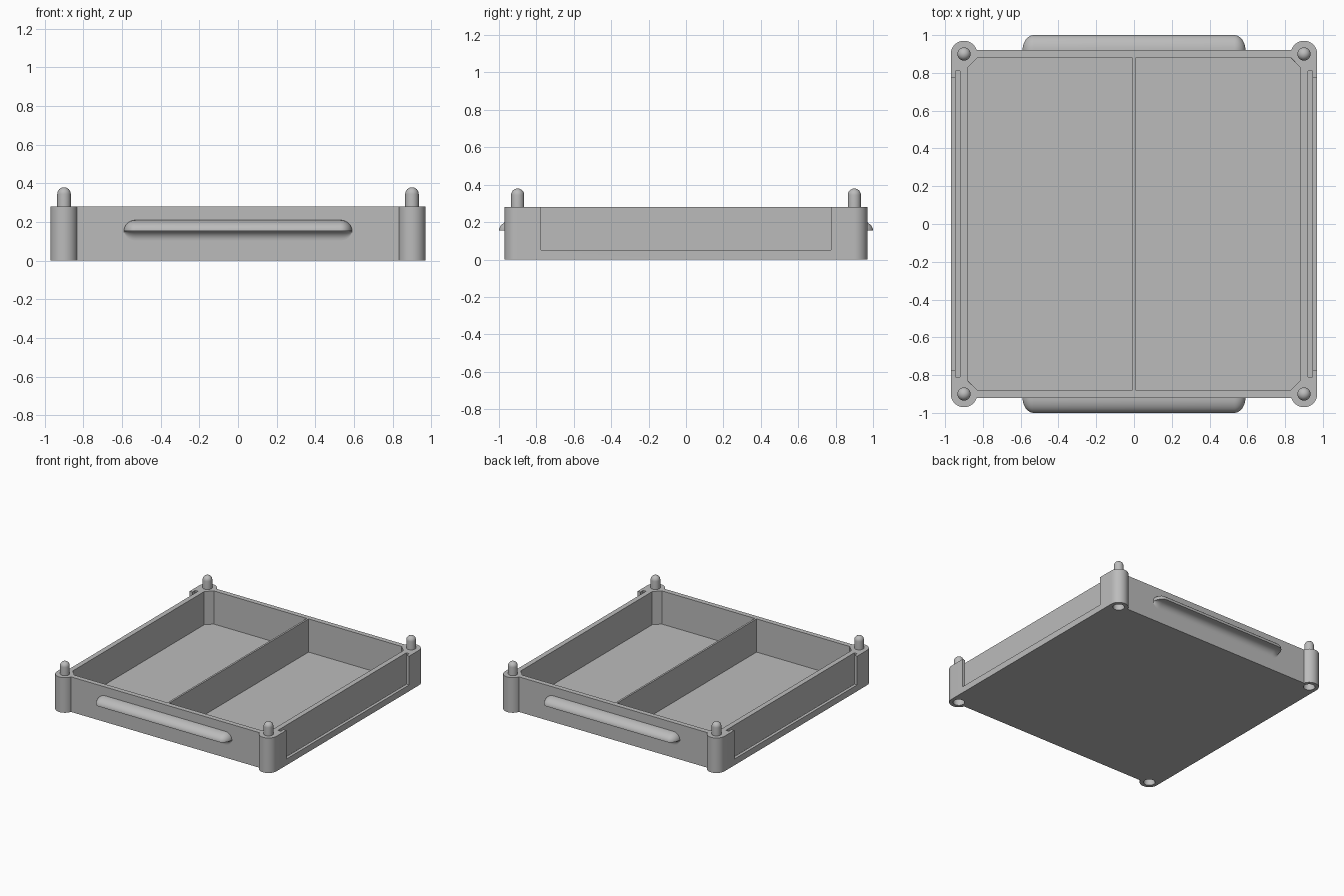
import bpy, bmesh, math
from mathutils import Vector

cube = bpy.data.objects.get("Cube")
if cube:
    bpy.data.objects.remove(cube, do_unlink=True)

grey = bpy.data.materials.new("grey plastic")
grey.use_nodes = True
COLOUR = (0.5, 0.5, 0.5, 1)
grey.diffuse_color = COLOUR
grey.node_tree.nodes["Principled BSDF"].inputs["Base Color"].default_value = COLOUR

HEIGHT, POST = 0.28, 0.9
SIDES = (-1, 1)
CORNERS = [(i, j) for i in SIDES for j in SIDES]


def finish(name, bm):
    bmesh.ops.recalc_face_normals(bm, faces=bm.faces)
    mesh = bpy.data.meshes.new(name)
    bm.to_mesh(mesh)
    bm.free()
    mesh.materials.append(grey)
    ob = bpy.data.objects.new(name, mesh)
    bpy.context.collection.objects.link(ob)
    return ob


def prism(name, outline, z0, z1):
    bm = bmesh.new()
    face = bm.faces.new([bm.verts.new((x, y, z0)) for x, y in outline])
    top = bmesh.ops.extrude_face_region(bm, geom=[face])["geom"]
    bmesh.ops.translate(bm, vec=(0, 0, z1 - z0),
                        verts=[v for v in top if isinstance(v, bmesh.types.BMVert)])
    return finish(name, bm)


def slab(name, x0, x1, y, z0, z1):
    return prism(name, [(x0, -y), (x1, -y), (x1, y), (x0, y)], z0, z1)


def circle(cx, cy, r, n=48):
    return [(cx + r * math.cos(2 * math.pi * k / n),
             cy + r * math.sin(2 * math.pi * k / n)) for k in range(n)]


def smooth(ob):
    bpy.ops.object.select_all(action="DESELECT")
    ob.select_set(True)
    bpy.context.view_layer.objects.active = ob
    bpy.ops.object.shade_smooth_by_angle(angle=math.radians(35))


def combine(target, other, operation):
    mod = target.modifiers.new(operation.title(), "BOOLEAN")
    mod.object, mod.operation, mod.solver = other, operation, "EXACT"
    bpy.context.view_layer.objects.active = target
    bpy.ops.object.modifier_apply(modifier=mod.name)
    bpy.data.objects.remove(other, do_unlink=True)


# Tray block with a round post at each corner
quarter = [(0.97, POST), (POST, 0.92)]
outline = (quarter + [(-x, y) for x, y in reversed(quarter)]
           + [(-x, -y) for x, y in quarter] + [(x, -y) for x, y in reversed(quarter)])
tray = prism("tray", outline, 0, HEIGHT)
for i, j in CORNERS:
    combine(tray, prism("post", circle(i * POST, j * POST, 0.07), 0, HEIGHT), "UNION")

# Two compartments, leaving a thin divider, and a label slot with window per side
for s in SIDES:
    half = [(0.0075, -0.88), (0.83, -0.88), (0.88, -0.83),
            (0.88, 0.83), (0.83, 0.88), (0.0075, 0.88)]
    combine(tray, prism("cavity", [(s * x, y) for x, y in half], 0.015, 0.4), "DIFFERENCE")
    combine(tray, slab("slot", s * 0.92, s * 0.945, 0.81, 0.03, 0.4), "DIFFERENCE")
    combine(tray, slab("window", s * 0.94, s * 1.1, 0.775, 0.05, 0.4), "DIFFERENCE")

# Sockets under the posts
for i, j in CORNERS:
    combine(tray, prism("socket", circle(i * POST, j * POST, 0.042), -0.1, 0.12), "DIFFERENCE")
smooth(tray)


# Round-topped stacking pins
def pin(name, x, y, r=0.035, tip=0.38):
    bm = bmesh.new()
    arc = [k * math.pi / 16 for k in range(9)]
    points = [(r, HEIGHT - 0.02)] + [(r * math.cos(a), tip - r + r * math.sin(a)) for a in arc]
    verts = [bm.verts.new((p, 0, z)) for p, z in points]
    edges = [bm.edges.new(pair) for pair in zip(verts, verts[1:])]
    bmesh.ops.spin(bm, geom=verts + edges, cent=(0, 0, 0), axis=(0, 0, 1),
                   angle=2 * math.pi, steps=32)
    bmesh.ops.remove_doubles(bm, verts=bm.verts, dist=1e-4)
    bmesh.ops.translate(bm, verts=bm.verts, vec=(x, y, 0))
    smooth(finish(name, bm))


for i, j in CORNERS:
    pin(f"{'front' if j < 0 else 'back'}_{'left' if i > 0 else 'right'}_pin", i * POST, j * POST)


# Grip: rounded top, hollow curved underside, rounded ends
def handle(name, s, mid=0.155):
    quarter_arc = [k * math.pi / 20 for k in range(11)]
    profile = [(0.08 * math.sin(a), 0.055 * math.cos(a)) for a in quarter_arc]
    profile += [(0.05 * (1 - math.sin(a)), -0.05 * (1 - math.cos(a))) for a in quarter_arc]
    ends = [(0.53 + 0.06 * math.sin(a), max(math.cos(a), 0.01)) for a in quarter_arc]
    stations = [(-x, k) for x, k in reversed(ends)] + ends
    bm = bmesh.new()
    rings = [[bm.verts.new((x, s * (0.92 + k * out), mid + k * z)) for out, z in profile]
             for x, k in stations]
    for a, b in zip(rings, rings[1:]):
        for n in range(len(profile) - 1):
            bm.faces.new((a[n], a[n + 1], b[n + 1], b[n]))
    smooth(finish(name, bm))


handle("front_handle", -1)
handle("back_handle", 1)
